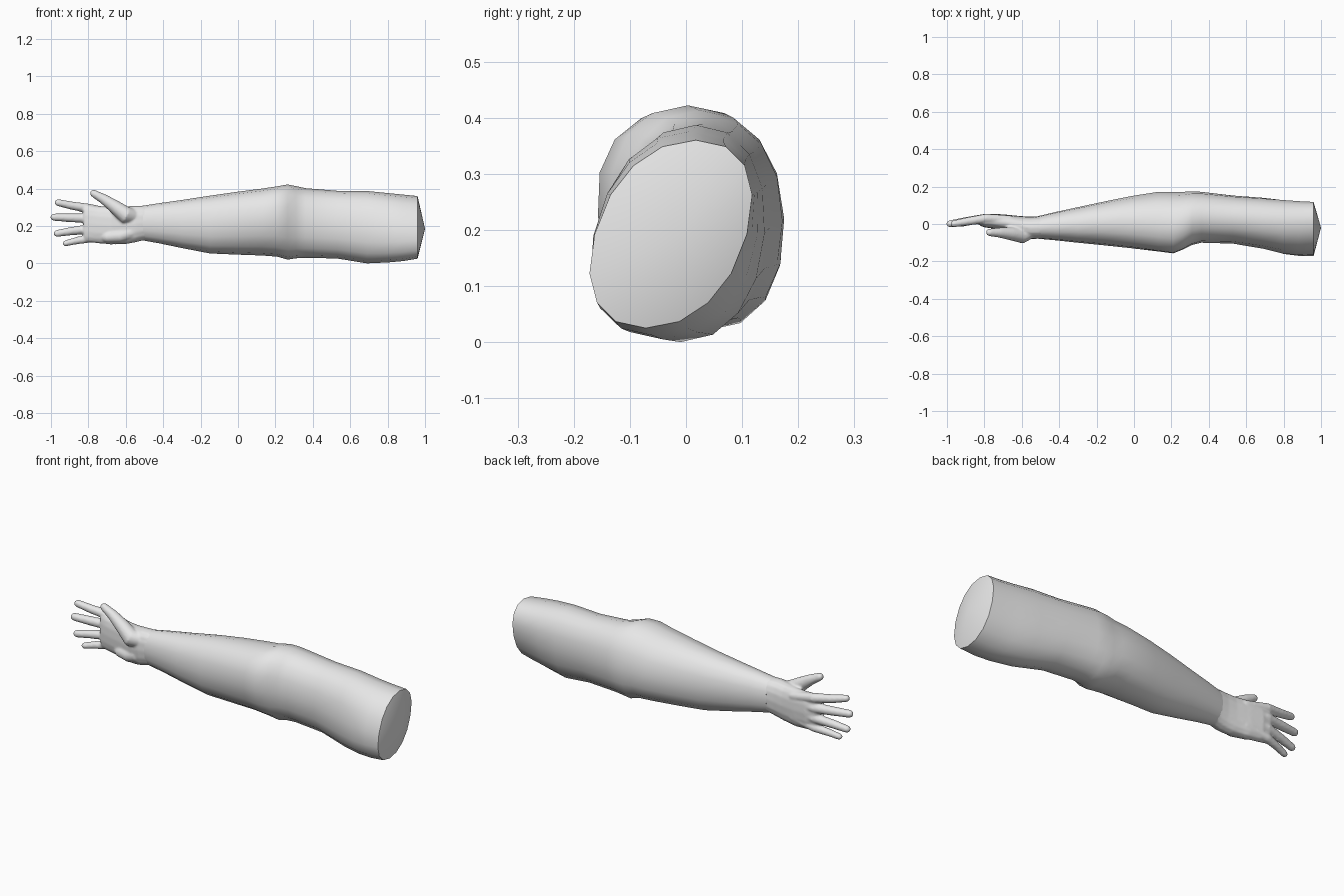
import bpy, bmesh, math
from mathutils import Vector

if "Cube" in bpy.data.objects:
    bpy.data.objects.remove(bpy.data.objects["Cube"])

skin = bpy.data.materials.new("plain grey skin")
skin.diffuse_color = (0.8, 0.8, 0.8, 1)
skin.use_nodes = True
skin.node_tree.nodes["Principled BSDF"].inputs["Base Color"].default_value = skin.diffuse_color


def section(x, y0, y1, z0, z1, lean=0.0, power=2.2, n=16):
    """Rounded, leaning cross-section fitted to the given y and z range."""
    pts = []
    for i in range(n):
        t = 2 * math.pi * i / n
        c, s = math.cos(t), math.sin(t)
        v = math.copysign(abs(s) ** (2 / power), s)
        u = math.copysign(abs(c) ** (2 / power), c) + lean * v
        pts.append((u, v))
    m = max(p[0] for p in pts)
    return [Vector((x, (y0 + y1) / 2 + u / m * (y1 - y0) / 2,
                    (z0 + z1) / 2 + v * (z1 - z0) / 2)) for u, v in pts]


def loft(bm, rings, tips=(None, None)):
    """Skin the rings; each end closes to a tip point or a flat face."""
    rows = [[bm.verts.new(p) for p in r] for r in rings]
    n = len(rows[0])
    for a, b in zip(rows, rows[1:]):
        for i in range(n):
            j = (i + 1) % n
            bm.faces.new((a[i], a[j], b[j], b[i]))
    for row, tip in zip((rows[0], rows[-1]), tips):
        if tip is None:
            bm.faces.new(row)
        else:
            v = bm.verts.new(tip)
            for i in range(n):
                bm.faces.new((row[i], row[(i + 1) % n], v))


def tube(bm, path, n=14):
    """Round-ended limb along (x, y, z, radius) points."""
    pts = [Vector(p[:3]) for p in path]
    rad = [p[3] for p in path]
    d0 = (pts[1] - pts[0]).normalized()
    d1 = (pts[-1] - pts[-2]).normalized()
    stations = [(pts[0] - d0 * rad[0] * math.sin(a), rad[0] * math.cos(a), d0) for a in (1.1, 0.6)]
    for i, p in enumerate(pts):
        d = (pts[min(i + 1, len(pts) - 1)] - pts[max(i - 1, 0)]).normalized()
        stations.append((p, rad[i], d))
    stations += [(pts[-1] + d1 * rad[-1] * math.sin(a), rad[-1] * math.cos(a), d1) for a in (0.6, 1.1)]
    rings = []
    for p, r, d in stations:
        u = d.cross(Vector((0, 1, 0))).normalized()
        w = d.cross(u)
        rings.append([p + r * (math.cos(2 * math.pi * i / n) * u + math.sin(2 * math.pi * i / n) * w)
                      for i in range(n)])
    loft(bm, rings, (pts[0] - d0 * rad[0], pts[-1] + d1 * rad[-1]))


def finish(name, bm):
    bmesh.ops.recalc_face_normals(bm, faces=bm.faces)
    mesh = bpy.data.meshes.new(name)
    bm.to_mesh(mesh)
    bm.free()
    mesh.materials.append(skin)
    ob = bpy.data.objects.new(name, mesh)
    bpy.context.collection.objects.link(ob)
    bpy.ops.object.select_all(action='DESELECT')
    ob.select_set(True)
    bpy.context.view_layer.objects.active = ob
    return ob


# Upper arm, elbow and forearm, ending in a shallow cone cap
arm_sections = [
    (0.96, -0.172, 0.118, 0.025, 0.36, 0.33),
    (0.88, -0.17, 0.122, 0.012, 0.368, 0.25),
    (0.80, -0.16, 0.128, 0.005, 0.376, 0.18),
    (0.69, -0.132, 0.14, 0.0, 0.387, 0.1),
    (0.53, -0.105, 0.152, 0.026, 0.388, 0.05),
    (0.36, -0.10, 0.172, 0.03, 0.402, 0.0),
    (0.31, -0.112, 0.175, 0.027, 0.413, -0.05),
    (0.265, -0.135, 0.172, 0.02, 0.422, -0.1),
    (0.21, -0.157, 0.172, 0.036, 0.412, -0.12),
    (0.13, -0.147, 0.172, 0.042, 0.40, -0.1),
    (-0.01, -0.13, 0.15, 0.047, 0.382, -0.05),
    (-0.15, -0.115, 0.122, 0.053, 0.362, 0.0),
    (-0.30, -0.10, 0.09, 0.082, 0.339, 0.0),
    (-0.42, -0.087, 0.064, 0.107, 0.322, 0.0),
    (-0.51, -0.079, 0.043, 0.123, 0.308, 0.0),
]
bm = bmesh.new()
loft(bm, [section(*s) for s in arm_sections], (Vector((1.0, -0.02, 0.185)), None))
finish("arm", bm)
bpy.ops.object.shade_smooth_by_angle(angle=math.radians(45))

# Palm
palm_sections = [
    (-0.46, -0.075, 0.045, 0.126, 0.305),
    (-0.51, -0.079, 0.042, 0.122, 0.309),
    (-0.55, -0.08, 0.04, 0.112, 0.309),
    (-0.60, -0.068, 0.042, 0.103, 0.305),
    (-0.68, -0.035, 0.05, 0.101, 0.303),
    (-0.75, -0.025, 0.055, 0.107, 0.306),
    (-0.80, -0.018, 0.048, 0.114, 0.313),
    (-0.825, -0.008, 0.034, 0.122, 0.308),
]
bm = bmesh.new()
loft(bm, [section(*s, 0.0, 2.4) for s in palm_sections])

# Four fingers: base height, tip x, tip height, radius
for zb, xt, zt, r in ((0.293, -0.98, 0.325, 0.022), (0.240, -1.002, 0.247, 0.023),
                      (0.185, -0.985, 0.16, 0.022), (0.133, -0.937, 0.107, 0.019)):
    zp = 0.205 + (zb - 0.205) * 0.7
    xm = (xt - 0.80) / 2
    tube(bm, [(-0.66, 0.024, zp, 0.022), (-0.79, 0.03, zb, r + 0.003),
              (xm, 0.014, (zb + zt) / 2, r), (xt + r * 0.8, 0.001, zt, r * 0.85)])

# Thumb with its fleshy base, and the heel of the palm
tube(bm, [(-0.545, -0.035, 0.25, 0.038), (-0.60, -0.059, 0.258, 0.046),
          (-0.66, -0.051, 0.304, 0.036), (-0.72, -0.046, 0.345, 0.027),
          (-0.772, -0.045, 0.374, 0.020)])
tube(bm, [(-0.57, -0.04, 0.165, 0.036), (-0.63, -0.03, 0.145, 0.035), (-0.70, -0.008, 0.14, 0.03)])
hand = finish("hand", bm)

# Blend the hand parts into one smooth skin
blend = hand.modifiers.new("blend", 'REMESH')
blend.mode = 'VOXEL'
blend.voxel_size = 0.006
blend.use_smooth_shade = True
soften = hand.modifiers.new("soften", 'SMOOTH')
soften.factor = 0.5
soften.iterations = 5
